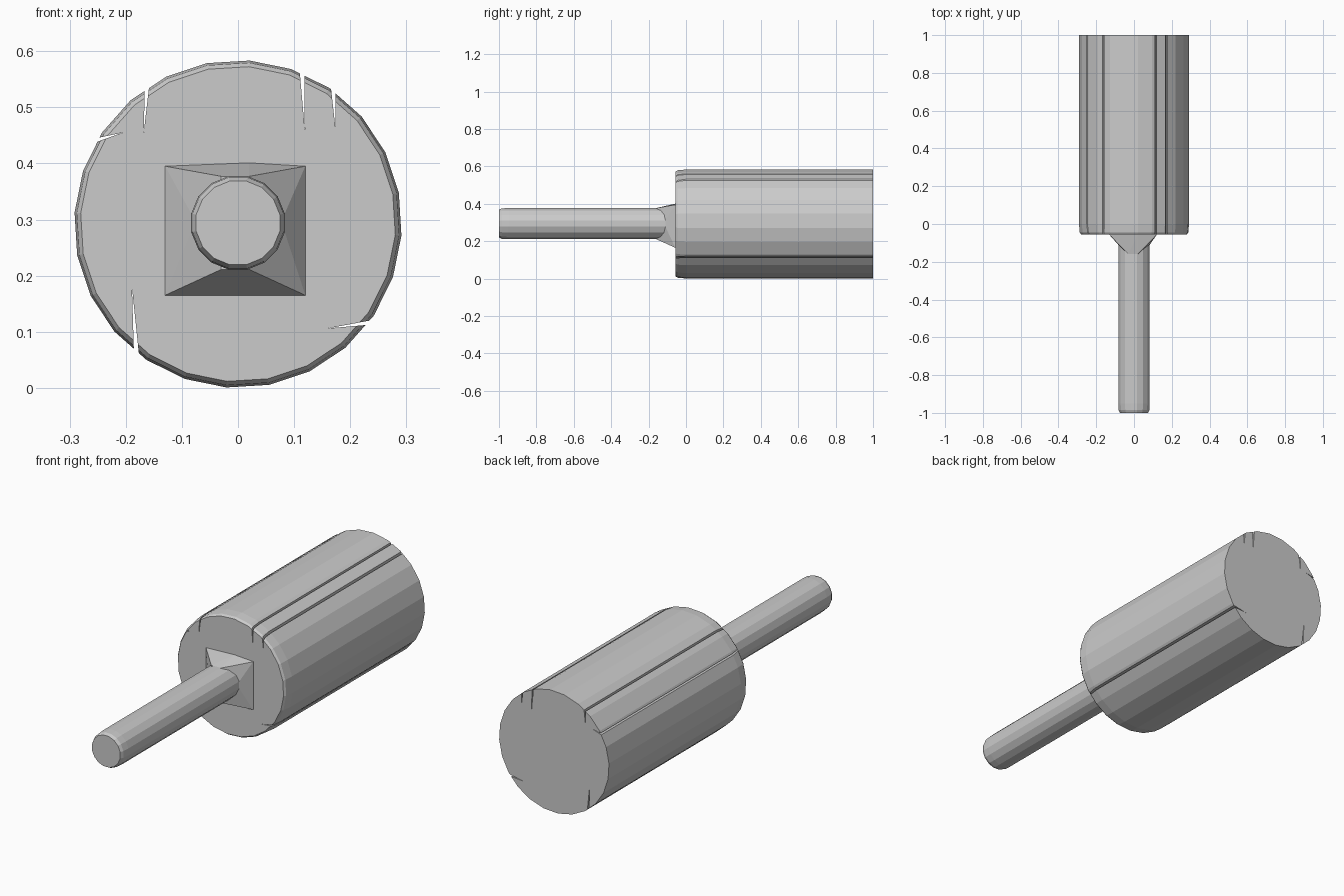
import bpy, bmesh
from math import sin, cos, tau
from mathutils import Vector

if "Cube" in bpy.data.objects:
    bpy.data.objects.remove(bpy.data.objects["Cube"])

CZ = 0.292  # height of the common axis


def finish(bm, name):
    bmesh.ops.recalc_face_normals(bm, faces=bm.faces)
    mesh = bpy.data.meshes.new(name)
    bm.to_mesh(mesh)
    bm.free()
    obj = bpy.data.objects.new(name, mesh)
    bpy.context.collection.objects.link(obj)
    return obj


def ring_points(y, r, sides, cz, phase=0.0):
    return [Vector((r * sin(tau * i / sides + phase), y, cz + r * cos(tau * i / sides + phase)))
            for i in range(sides)]


def turned(name, profile, sides, cz, phase=0.0):
    """Flat-sided solid around the y axis from (y, radius) pairs."""
    bm = bmesh.new()
    rings = [[bm.verts.new(p) for p in ring_points(y, r, sides, cz, phase)] for y, r in profile]
    for a, b in zip(rings, rings[1:]):
        for i in range(sides):
            j = (i + 1) % sides
            bm.faces.new((a[i], a[j], b[j], b[i]))
    bm.faces.new(rings[0])
    bm.faces.new(rings[-1])
    return finish(bm, name)


# Large barrel with a small front chamfer
barrel = turned("barrel", [(-0.055, 0.281), (-0.045, 0.288), (0.0, 0.292), (1.0, 0.292)],
                24, CZ, 0.07)

# Narrow lengthwise slits: (mouth x, mouth z, tip x, tip z), mouth about 0.012 wide
slits = [(-0.161, 0.555, -0.168, 0.455), (0.113, 0.585, 0.119, 0.46),
         (0.169, 0.545, 0.174, 0.46), (-0.180, 0.045, -0.189, 0.18),
         (-0.265, 0.438, -0.205, 0.455), (0.255, 0.119, 0.16, 0.106)]
bm = bmesh.new()
for mx, mz, tx, tz in slits:
    mouth, tip = Vector((mx, 0, mz)), Vector((tx, 0, tz))
    d = (mouth - tip).normalized()
    mouth += d * 0.03
    side = Vector((-d.z, 0, d.x)) * 0.006
    tri = [mouth + side, mouth - side, tip]
    front = [bm.verts.new(p + Vector((0, -0.1, 0))) for p in tri]
    back = [bm.verts.new(p + Vector((0, 1.1, 0))) for p in tri]
    bm.faces.new(front)
    bm.faces.new(back)
    for i in range(3):
        j = (i + 1) % 3
        bm.faces.new((front[i], front[j], back[j], back[i]))
cutter = finish(bm, "slit_cutter")
cutter.hide_render = True
mod = barrel.modifiers.new("slits", "BOOLEAN")
mod.operation = "DIFFERENCE"
mod.solver = "EXACT"
mod.object = cutter
bpy.context.view_layer.objects.active = barrel
bpy.ops.object.modifier_apply(modifier=mod.name)
bpy.data.objects.remove(cutter)

# Slim shaft with a slightly rounded tip
turned("shaft", [(-1.0, 0.076), (-0.985, 0.083), (-0.95, 0.085), (-0.05, 0.085)],
       16, 0.294, tau / 32)

# Collar blending the square base into the round shaft
bm = bmesh.new()
base = [(-0.13, 0.165), (0.12, 0.165), (0.12, 0.395), (0.02, 0.401), (-0.13, 0.395)]
for y in (-0.057, -0.05):
    for x, z in base:
        bm.verts.new((x, y, z))
for p in ring_points(-0.11, 0.085, 16, 0.294, tau / 32):
    bm.verts.new(p)
for x in (-0.03, 0.02):
    bm.verts.new((x, -0.16, 0.377))
    bm.verts.new((x, -0.16, 0.211))
hull = bmesh.ops.convex_hull(bm, input=bm.verts)
bmesh.ops.delete(bm, geom=[g for g in set(hull["geom_interior"] + hull["geom_unused"])
                           if isinstance(g, bmesh.types.BMVert)], context="VERTS")
finish(bm, "collar")
